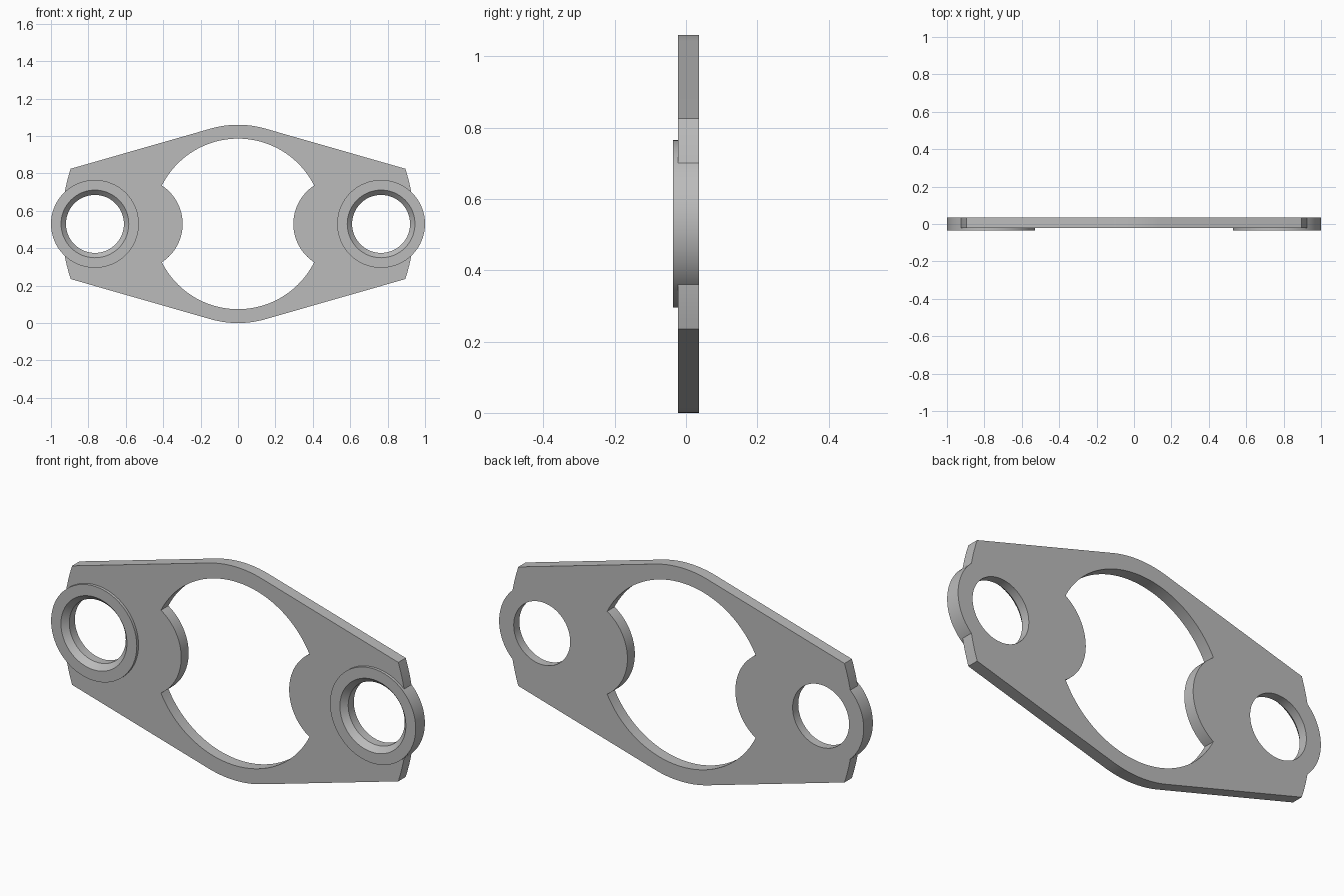
import bpy
from math import sin, cos, atan2, pi, radians

if "Cube" in bpy.data.objects:
    bpy.data.objects.remove(bpy.data.objects["Cube"])

MID = 0.53                  # height of the centre line
FRONT, BACK = -0.022, 0.036  # plate faces
BOSS_FRONT = -0.036
BOSS_X = 0.765

grey = bpy.data.materials.new("plain_grey")
grey.use_nodes = True
colour = (0.5, 0.5, 0.5, 1)
grey.diffuse_color = colour
grey.node_tree.nodes["Principled BSDF"].inputs["Base Color"].default_value = colour


def arc(cx, radius, start, end, steps):
    """Points on a circle centred on the middle line, in the x-z plane."""
    angles = [start + (end - start) * i / steps for i in range(steps + 1)]
    return [(cx + radius * cos(a), MID + radius * sin(a)) for a in angles]


def loft(name, sections):
    """Solid through matching x-z outlines, given as (y, outline), front to back."""
    n = len(sections[0][1])
    verts = [(x, y, z) for y, outline in sections for x, z in outline]
    faces = [tuple(range(n)), tuple(reversed(range(len(verts) - n, len(verts))))]
    for s in range(len(sections) - 1):
        for i in range(n):
            j = (i + 1) % n
            a, b = s * n, (s + 1) * n
            faces.append((a + j, a + i, b + i, b + j))
    mesh = bpy.data.meshes.new(name)
    mesh.from_pydata(verts, [], faces)
    mesh.materials.append(grey)
    obj = bpy.data.objects.new(name, mesh)
    bpy.context.collection.objects.link(obj)
    return obj


def combine(target, other, operation):
    """Apply a boolean and remove the helper solid."""
    bpy.context.view_layer.objects.active = target
    mod = target.modifiers.new(operation.lower(), "BOOLEAN")
    mod.operation, mod.solver, mod.object = operation, "EXACT", other
    bpy.ops.object.modifier_apply(modifier=mod.name)
    bpy.data.objects.remove(other)


# Plate outline: rounded top and bottom, straight tapers, curved ends
lean = radians(15.9)
tip = atan2(0.295, 0.895)
outline = (arc(0, 0.942, -tip, tip, 16)
           + arc(0, 0.53, pi / 2 - lean, pi / 2 + lean, 16)
           + arc(0, 0.942, pi - tip, pi + tip, 16)
           + arc(0, 0.53, 1.5 * pi - lean, 1.5 * pi + lean, 16))
plate = loft("flange_plate", [(FRONT, outline), (BACK, outline)])

# Central opening: a large circle with a round lobe biting in from each side
corner = atan2(0.205, 0.407)
bite = atan2(0.205, 0.541 - 0.407)
opening = (arc(0, 0.456, corner, pi - corner, 48)
           + arc(-0.541, 0.245, bite, -bite, 32)[1:-1]
           + arc(0, 0.456, pi + corner, 2 * pi - corner, 48)
           + arc(0.541, 0.245, pi + bite, pi - bite, 32)[1:-1])
combine(plate, loft("opening_cutter", [(-0.1, opening), (0.1, opening)]), "DIFFERENCE")

# Raised bosses with a tapered mouth and a straight bore
for side in (-1, 1):
    def ring(radius):
        return arc(side * BOSS_X, radius, 0, 2 * pi, 64)[:-1]
    boss = loft("boss", [(BOSS_FRONT, ring(0.235)), (BACK, ring(0.235))])
    combine(plate, boss, "UNION")
    bore = loft("bore_cutter", [(-0.1, ring(0.181)), (BOSS_FRONT, ring(0.181)),
                                (-0.008, ring(0.155)), (0.1, ring(0.155))])
    combine(plate, bore, "DIFFERENCE")

# Smooth curved walls, sharp rims
bpy.ops.object.select_all(action="DESELECT")
plate.select_set(True)
bpy.context.view_layer.objects.active = plate
bpy.ops.object.shade_smooth_by_angle(angle=radians(25))
